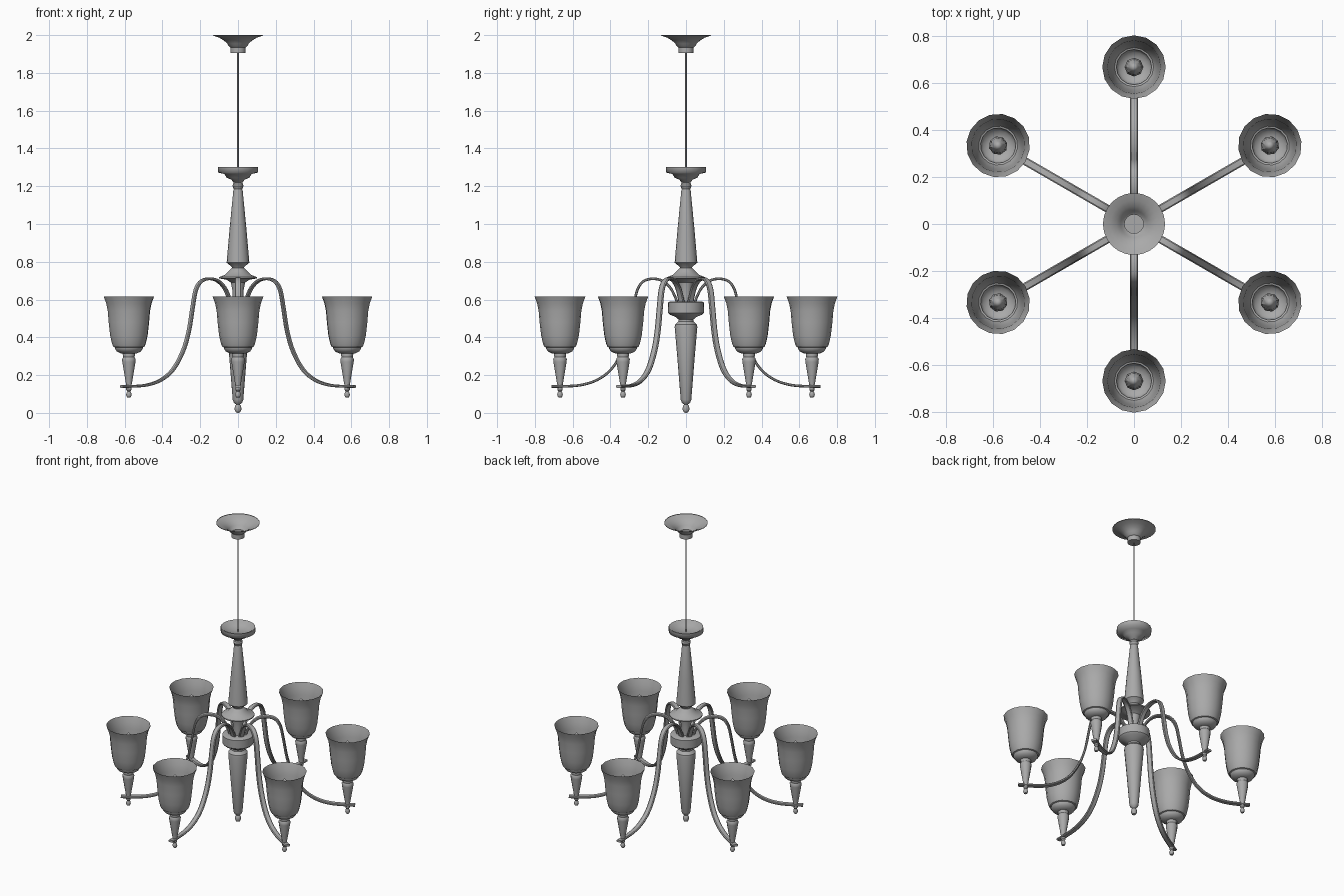
import bpy, bmesh, math
from mathutils import Vector

if "Cube" in bpy.data.objects:
    bpy.data.objects.remove(bpy.data.objects["Cube"])

ARMS = 6
REACH = 0.667

# Dull dark grey metal
metal = bpy.data.materials.new("dull_grey")
metal.diffuse_color = (0.4, 0.4, 0.4, 1)
metal.use_nodes = True
metal.node_tree.nodes["Principled BSDF"].inputs["Base Color"].default_value = metal.diffuse_color


def finish(bm, name, angle=35):
    bmesh.ops.remove_doubles(bm, verts=bm.verts, dist=1e-5)
    mesh = bpy.data.meshes.new(name)
    bm.to_mesh(mesh)
    bm.free()
    mesh.materials.append(metal)
    mesh.shade_smooth()
    mesh.set_sharp_from_angle(angle=math.radians(angle))
    return mesh


def skin(bm, rings):
    """Bridge successive vertex rings with quads."""
    n = len(rings[0])
    for a, b in zip(rings, rings[1:]):
        for j in range(n):
            k = (j + 1) % n
            bm.faces.new((a[j], a[k], b[k], b[j]))


def lathe(name, profile, sides=16, flip=False, angle=35):
    """Revolve (radius, z) points, listed bottom to top, about z."""
    bm = bmesh.new()
    rings = []
    for r, z in profile:
        rings.append([bm.verts.new((r * math.cos(t), r * math.sin(t), z))
                      for t in (2 * math.pi * j / sides for j in range(sides))])
    skin(bm, rings)
    if flip:
        bmesh.ops.reverse_faces(bm, faces=bm.faces)
    return finish(bm, name, angle)


def spline(pts, steps=5):
    """Catmull-Rom curve through the given points."""
    p = [Vector((x, 0, z)) for x, z in pts]
    p = [2 * p[0] - p[1]] + p + [2 * p[-1] - p[-2]]
    out = []
    for a, b, c, d in zip(p, p[1:], p[2:], p[3:]):
        for i in range(steps):
            t = i / steps
            out.append(0.5 * (2 * b + (c - a) * t + (2 * a - 5 * b + 4 * c - d) * t ** 2
                              + (3 * b - a - 3 * c + d) * t ** 3))
    return out + [p[-2]]


def sweep(name, path, section):
    """Sweep a (sideways, normal) cross-section along a path in the xz plane."""
    bm = bmesh.new()
    rings = []
    side = Vector((0, 1, 0))
    for i, p in enumerate(path):
        tan = (path[min(i + 1, len(path) - 1)] - path[max(i - 1, 0)]).normalized()
        nor = tan.cross(side)
        rings.append([bm.verts.new(p + side * u + nor * v) for u, v in section])
    skin(bm, rings)
    bm.faces.new(rings[0])
    bm.faces.new(rings[-1])
    bmesh.ops.recalc_face_normals(bm, faces=bm.faces)
    return finish(bm, name)


def place(name, mesh, loc=(0, 0, 0), turn=0):
    ob = bpy.data.objects.new(name, mesh)
    ob.location = loc
    ob.rotation_euler.z = turn
    bpy.context.collection.objects.link(ob)
    return ob


# Ceiling canopy (open flared bell) and hanging rod
place("ceiling_canopy", lathe("ceiling_canopy", [
    (0, 1.905), (0.04, 1.905), (0.04, 1.935), (0.048, 1.94), (0.057, 1.955),
    (0.075, 1.972), (0.1, 1.987), (0.132, 1.997), (0.132, 2.0)], 24, flip=True))
place("hanging_rod", lathe("hanging_rod", [(0, 1.24), (0.004, 1.24), (0.004, 1.91), (0, 1.91)], 8))

# Upper column with shallow dish on top
place("top_dish", lathe("top_dish", [
    (0, 1.215), (0.025, 1.22), (0.035, 1.235), (0.06, 1.245), (0.072, 1.265), (0.105, 1.272),
    (0.105, 1.303), (0.098, 1.303), (0.07, 1.28), (0, 1.27)], 24, angle=80))
place("upper_column", lathe("upper_column", [
    (0, 0.75), (0.03, 0.765), (0.035, 0.775), (0.06, 0.795), (0.058, 0.82), (0.045, 0.97),
    (0.025, 1.175), (0.022, 1.185), (0.029, 1.2), (0.026, 1.213), (0.018, 1.22), (0, 1.22)], flip=True))

# Disc over the arms and the core they spring from
place("arm_cover_disc", lathe("arm_cover_disc", [
    (0, 0.57), (0.03, 0.57), (0.03, 0.65), (0.038, 0.69), (0.06, 0.705), (0.1, 0.712), (0.1, 0.719),
    (0.07, 0.73), (0.05, 0.75), (0.033, 0.768), (0, 0.77)], 24))

# Hub drum
place("hub_drum", lathe("hub_drum", [
    (0, 0.49), (0.04, 0.495), (0.055, 0.508), (0.085, 0.52), (0.094, 0.53),
    (0.095, 0.585), (0.085, 0.59), (0, 0.59)], 24))

# Tapered lower column with ball finial
place("lower_column", lathe("lower_column", [
    (0, 0.0), (0.012, 0.004), (0.019, 0.02), (0.016, 0.036), (0.01, 0.044), (0.022, 0.055),
    (0.028, 0.07), (0.045, 0.28), (0.06, 0.455), (0.058, 0.468), (0.04, 0.485), (0.04, 0.5), (0, 0.5)]))

# Shared meshes for the six branches: the flat arm runs on past the lamp holder
arm = sweep("arm", spline([
    (0.045, 0.58), (0.06, 0.62), (0.085, 0.665), (0.125, 0.699), (0.175, 0.71), (0.225, 0.697),
    (0.258, 0.65), (0.277, 0.56), (0.3, 0.435), (0.335, 0.33), (0.395, 0.232), (0.47, 0.175),
    (0.56, 0.147), (REACH, 0.14), (0.712, 0.14)]),
    [(0.017, 0.003), (0.012, 0.007), (-0.012, 0.007), (-0.017, 0.003),
     (-0.017, -0.003), (-0.012, -0.007), (0.012, -0.007), (0.017, -0.003)])
holder = lathe("lamp_holder", [
    (0, 0.08), (0.01, 0.083), (0.015, 0.095), (0.012, 0.108), (0.008, 0.114), (0.014, 0.122),
    (0.014, 0.146), (0.02, 0.18), (0.035, 0.27),
    (0.036, 0.285), (0.03, 0.295), (0.033, 0.312), (0.03, 0.325), (0, 0.325)], 12)
shade = lathe("lamp_shade", [
    (0, 0.312), (0.04, 0.314), (0.064, 0.325), (0.074, 0.34), (0.075, 0.347), (0.083, 0.35),
    (0.09, 0.366), (0.1, 0.41), (0.108, 0.48), (0.113, 0.54), (0.121, 0.58), (0.135, 0.617)])
bulb = lathe("bulb", [
    (0, 0.325), (0.02, 0.325), (0.022, 0.39), (0.036, 0.43), (0.04, 0.465),
    (0.034, 0.51), (0.018, 0.55), (0, 0.57)], 8)

# Six branches around the hub
for i in range(ARMS):
    a = math.radians(30 + 360 / ARMS * i)
    end = (REACH * math.cos(a), REACH * math.sin(a), 0)
    place(f"arm_{i + 1}", arm, turn=a)
    place(f"lamp_holder_{i + 1}", holder, end, a)
    place(f"lamp_shade_{i + 1}", shade, end, a)
    place(f"bulb_{i + 1}", bulb, end, a)
